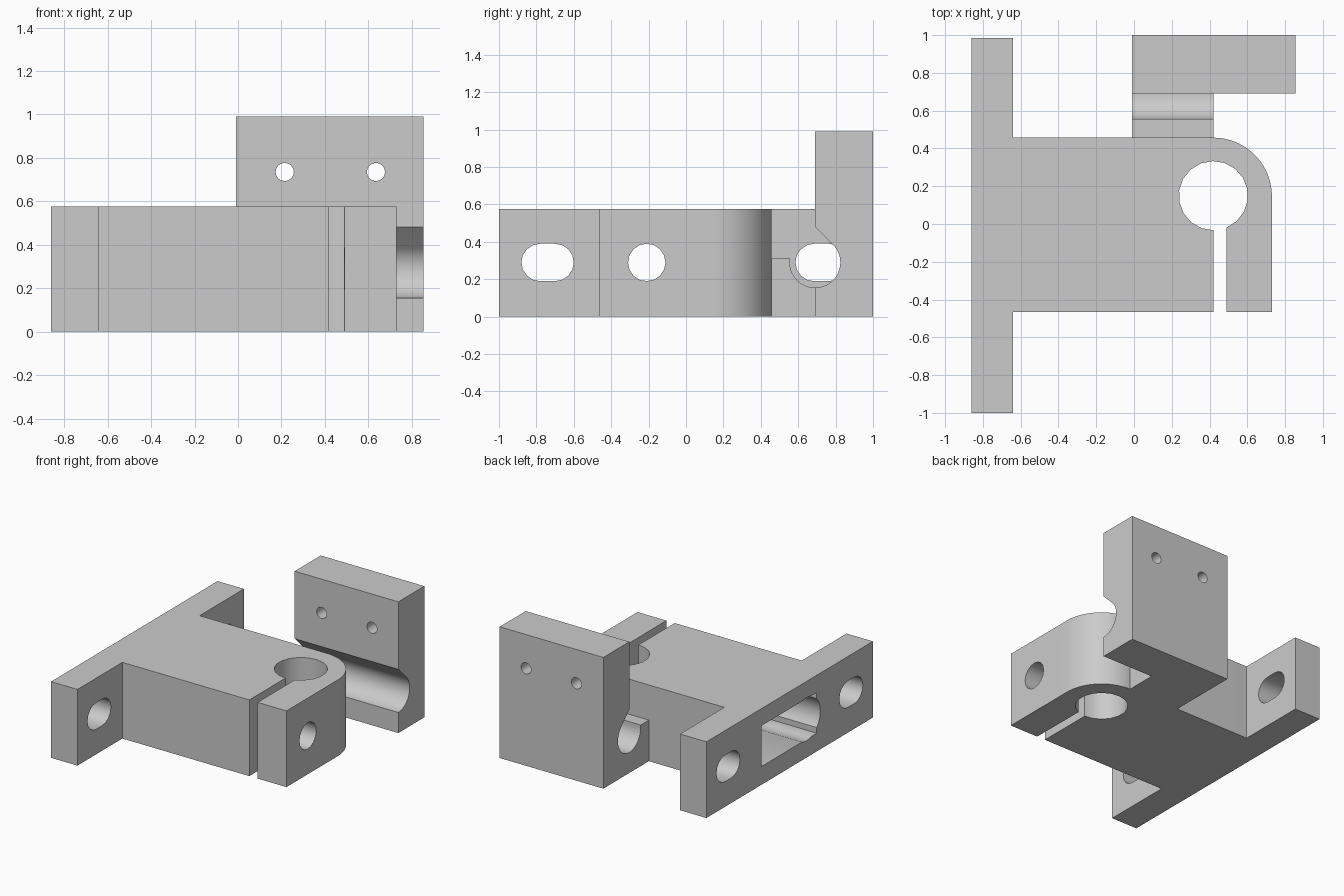
import bpy, bmesh
from math import cos, sin, radians

cube = bpy.data.objects.get("Cube")
if cube:
    bpy.data.objects.remove(cube, do_unlink=True)

grey = bpy.data.materials.new("plain grey")
grey.use_nodes = True
GREY = (0.6, 0.6, 0.6, 1)
grey.diffuse_color = GREY
grey.node_tree.nodes["Principled BSDF"].inputs["Base Color"].default_value = GREY

PLACE = {"x": lambda u, v, t: (t, u, v),
         "y": lambda u, v, t: (u, t, v),
         "z": lambda u, v, t: (u, v, t)}


def arc(cu, cv, r, start, end, steps):
    """Points along an arc, angles in degrees."""
    angles = [radians(start + (end - start) * i / steps) for i in range(steps + 1)]
    return [(cu + r * cos(a), cv + r * sin(a)) for a in angles]


def prism(name, outline, axis, lo, hi):
    """Extrude a flat outline along an axis."""
    bm = bmesh.new()
    face = bm.faces.new([bm.verts.new(PLACE[axis](u, v, lo)) for u, v in outline])
    grown = bmesh.ops.extrude_face_region(bm, geom=[face])["geom"]
    moved = [g for g in grown if isinstance(g, bmesh.types.BMVert)]
    bmesh.ops.translate(bm, verts=moved, vec=PLACE[axis](0, 0, hi - lo))
    bmesh.ops.recalc_face_normals(bm, faces=bm.faces)
    mesh = bpy.data.meshes.new(name)
    bm.to_mesh(mesh)
    bm.free()
    mesh.materials.append(grey)
    obj = bpy.data.objects.new(name, mesh)
    bpy.context.collection.objects.link(obj)
    return obj


def cut(obj, cutters):
    """Subtract the cutters, keep the result and drop the cutters."""
    for c in cutters:
        c.hide_render = True
        mod = obj.modifiers.new("cut", "BOOLEAN")
        mod.operation, mod.solver, mod.object = "DIFFERENCE", "EXACT", c
    bpy.context.view_layer.update()
    graph = bpy.context.evaluated_depsgraph_get()
    mesh = bpy.data.meshes.new_from_object(obj.evaluated_get(graph))
    obj.modifiers.clear()
    obj.data = mesh
    for c in cutters:
        bpy.data.objects.remove(c, do_unlink=True)


def circle(u, v, r, steps):
    return arc(u, v, r, 0, 360, steps)[:-1]


MID = 0.29  # height of the hole centres

# Mounting plate and clamp body with the slit bore, as one outline
outline = [(-0.86, -1), (-0.64, -1), (-0.64, -0.465), (0.42, -0.465)]
outline += arc(0.42, 0.15, 0.183, -90, -428, 17)
outline += [(0.49, -0.465), (0.73, -0.465)]
outline += arc(0.42, 0.147, 0.31, 0, 90, 24)
outline += [(-0.64, 0.457), (-0.64, 0.985), (-0.86, 0.985)]
clamp = prism("clamp_body", outline, "z", 0, 0.575)


# Mounting slots, clamp bolt hole and rear pocket
def slot(y):
    ends = arc(y + 0.04, MID, 0.1, -90, 90, 8) + arc(y - 0.04, MID, 0.1, 90, 270, 8)
    return prism("slot_cutter", ends, "x", -1, -0.6)


pocket = [(-0.33, 0.138), (0.33, 0.138), (0.33, 0.445), (-0.33, 0.445)]
cut(clamp, [slot(-0.74), slot(0.725),
            prism("bolt_cutter", circle(-0.21, MID, 0.1, 16), "x", -0.5, 0.9),
            prism("pocket_cutter", pocket, "x", -1, -0.3),
            prism("bolt_head_cutter", circle(-0.21, MID, 0.163, 24), "x", -1, -0.32)])

# Upright block with half of a teardrop groove
groove = arc(0.69, MID, 0.135, 45, -90, 20)
upright = prism("upright_block",
                [(0.69, 0), (1, 0), (1, 0.99), (0.69, 0.99), (0.69, 0.481)] + groove,
                "x", -0.01, 0.855)
cut(upright, [prism("screw_cutter", circle(x, 0.735, 0.042, 16), "y", 0.5, 1.2)
              for x in (0.215, 0.635)])

# Bridge joining the clamp to the upright block
bridge = prism("bridge",
               [(0.45, 0), (0.69, 0)] + arc(0.69, MID, 0.135, -90, -180, 14)
               + [(0.555, 0.31), (0.45, 0.31)], "x", -0.01, 0.42)

# Smooth the curved walls only
bpy.ops.object.select_all(action="DESELECT")
for part in (clamp, upright, bridge):
    part.select_set(True)
bpy.context.view_layer.objects.active = clamp
bpy.ops.object.shade_smooth_by_angle(angle=radians(30))
